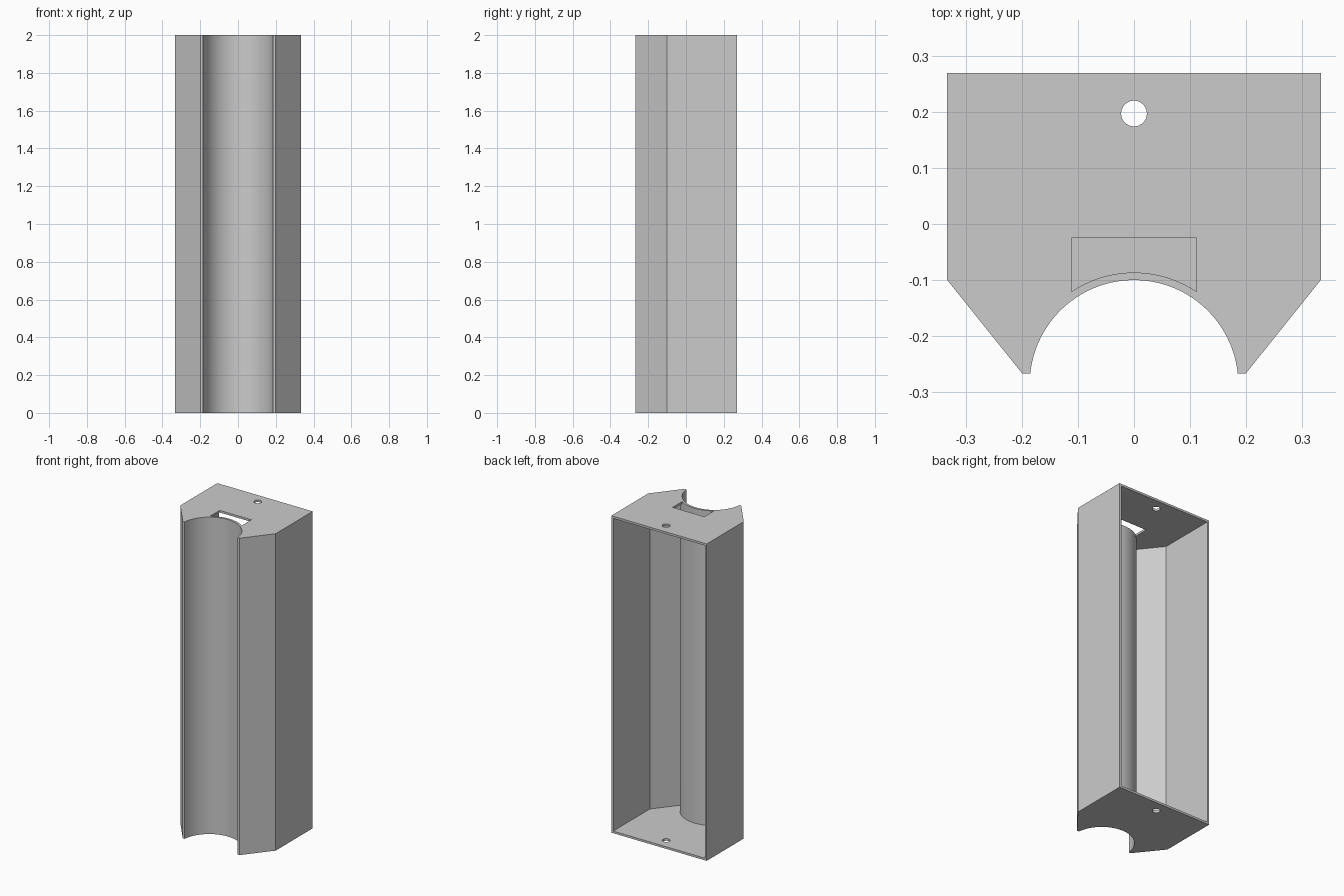
import bpy
import bmesh
from math import sin, cos, asin, atan2, pi

if "Cube" in bpy.data.objects:
    bpy.data.objects.remove(bpy.data.objects["Cube"], do_unlink=True)

HEIGHT, WALL = 2.0, 0.0135
HALF_W, BACK, FRONT, SHOULDER = 0.333, 0.269, -0.267, -0.10
ARC_Y, ARC_R = -0.286, 0.186

grey = bpy.data.materials.new("plain grey")
grey.use_nodes = True
colour = (0.6, 0.6, 0.6, 1)
grey.diffuse_color = colour
grey.node_tree.nodes["Principled BSDF"].inputs["Base Color"].default_value = colour


def arc(radius, start, end, steps):
    """Points on the front groove circle, from angle start to end."""
    angles = [start + (end - start) * i / steps for i in range(steps + 1)]
    return [(radius * cos(a), ARC_Y + radius * sin(a)) for a in angles]


def prism(name, outline, z0, z1):
    """Closed solid from an outline in plan."""
    bm = bmesh.new()
    base = bm.faces.new([bm.verts.new((x, y, z0)) for x, y in outline])
    top = bmesh.ops.extrude_face_region(bm, geom=[base])["geom"]
    verts = [v for v in top if isinstance(v, bmesh.types.BMVert)]
    bmesh.ops.translate(bm, verts=verts, vec=(0, 0, z1 - z0))
    bmesh.ops.recalc_face_normals(bm, faces=bm.faces)
    mesh = bpy.data.meshes.new(name)
    bm.to_mesh(mesh)
    bm.free()
    mesh.materials.append(grey)
    obj = bpy.data.objects.new(name, mesh)
    bpy.context.collection.objects.link(obj)
    return obj


def cut(target, cutter):
    """Subtract the cutter, then discard it."""
    cutter.hide_render = True
    mod = target.modifiers.new("cut", 'BOOLEAN')
    mod.operation, mod.solver, mod.object = 'DIFFERENCE', 'EXACT', cutter
    bpy.context.view_layer.objects.active = target
    bpy.ops.object.modifier_apply(modifier=mod.name)
    bpy.data.objects.remove(cutter, do_unlink=True)


# Outer body with concave front groove and chamfered front corners
tip = asin((FRONT - ARC_Y) / ARC_R)
housing = prism("housing", [(-HALF_W, BACK), (-HALF_W, SHOULDER), (-0.199, FRONT)]
                + arc(ARC_R, pi - tip, tip, 64)
                + [(0.199, FRONT), (HALF_W, SHOULDER), (HALF_W, BACK)], 0, HEIGHT)

# Hollow interior, open at the back
inner_x, inner_y, open_y = HALF_W - WALL, -0.095, BACK + 0.1
corner = atan2(-0.2496 - ARC_Y, 0.1964)
cut(housing, prism("cavity", [(-inner_x, open_y), (-inner_x, inner_y)]
                   + arc(ARC_R + WALL, pi - corner, corner, 64)
                   + [(inner_x, inner_y), (inner_x, open_y)], WALL, HEIGHT - WALL))

# Slot through the top plate, following the groove wall
side = asin(0.111 / (ARC_R + WALL))
cut(housing, prism("slot", [(-0.111, -0.025)]
                   + arc(ARC_R + WALL, pi / 2 + side, pi / 2 - side, 24)
                   + [(0.111, -0.025)], HEIGHT - 0.1, HEIGHT + 0.1))

# Round screw hole through both end plates
ring = [(0.023 * cos(2 * pi * i / 32), 0.197 + 0.023 * sin(2 * pi * i / 32)) for i in range(32)]
cut(housing, prism("screw_hole", ring, -0.1, HEIGHT + 0.1))

bpy.ops.object.select_all(action='DESELECT')
housing.select_set(True)
bpy.context.view_layer.objects.active = housing
bpy.ops.object.shade_smooth_by_angle()
